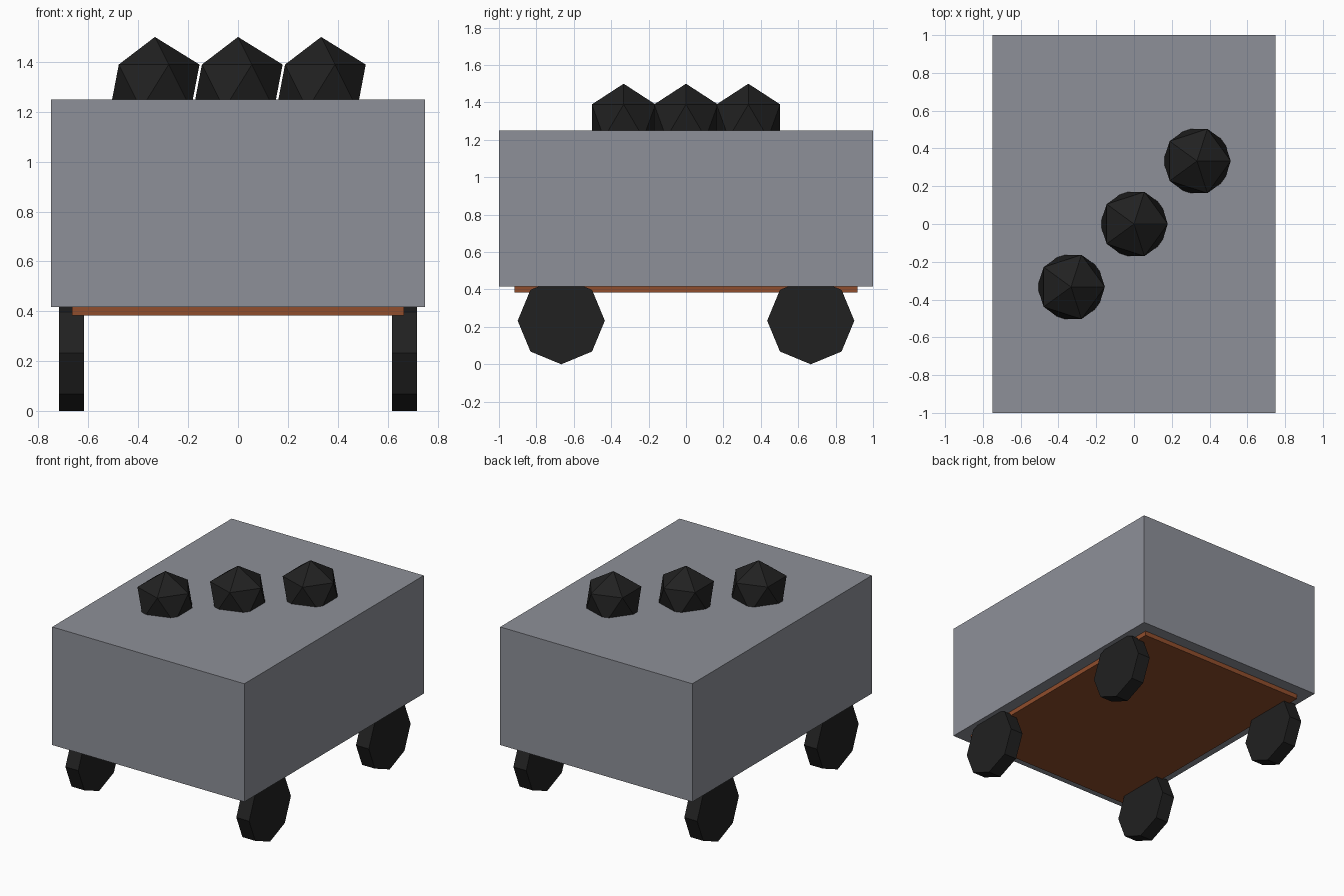
import bpy
import math

cube = bpy.data.objects.get("Cube")
if cube:
    bpy.data.objects.remove(cube, do_unlink=True)


def make_material(name, rgb):
    mat = bpy.data.materials.new(name)
    mat.use_nodes = True
    color = (*rgb, 1.0)
    mat.diffuse_color = color
    mat.node_tree.nodes["Principled BSDF"].inputs["Base Color"].default_value = color
    return mat


def finish(name, mat):
    obj = bpy.context.object
    obj.name = name
    obj.data.name = name
    obj.data.materials.append(mat)
    return obj


def box(name, size, center, mat):
    bpy.ops.mesh.primitive_cube_add(size=1, location=center)
    obj = finish(name, mat)
    obj.scale = size
    bpy.ops.object.transform_apply(location=False, rotation=False, scale=True)
    return obj


steel = make_material("steel grey", (0.27, 0.28, 0.315))
rust = make_material("rust brown", (0.28, 0.075, 0.025))
black = make_material("coal black", (0.015, 0.015, 0.015))

# Wagon body and the base plate set into its underside
box("wagon_body", (1.5, 2.0, 0.833), (0, 0, 0.833), steel)
box("base_plate", (1.333, 1.833, 0.067), (0, 0, 0.417), rust)

# Eight-sided wheels, standing on a corner
radius = 0.233
for side, x in (("right", -0.667), ("left", 0.667)):
    for end, y in (("front", -0.667), ("back", 0.667)):
        bpy.ops.mesh.primitive_cylinder_add(
            vertices=8, radius=radius, depth=0.1,
            location=(x, y, radius), rotation=(0, math.pi / 2, 0))
        finish(f"{end}_{side}_wheel", black)

# Faceted lumps half sunk in the load, in a diagonal row
for i in (-1, 0, 1):
    bpy.ops.mesh.primitive_ico_sphere_add(
        subdivisions=1, radius=0.2, location=(i / 3, i / 3, 1.3))
    finish(f"coal_lump_{i + 2}", black)
